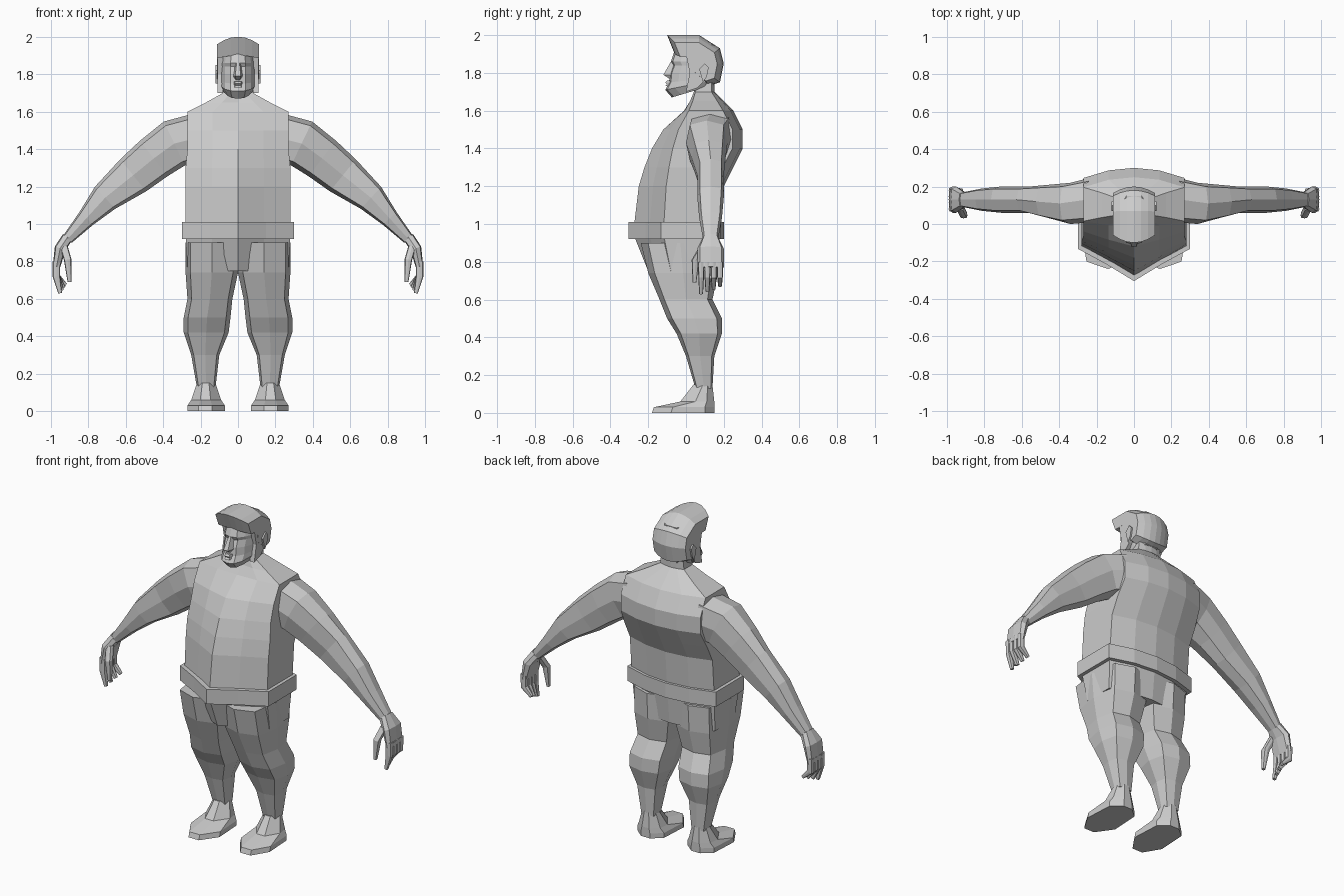
import bpy, bmesh
from math import cos, sin, pi
from mathutils import Vector

cube = bpy.data.objects.get("Cube")
if cube:
    bpy.data.objects.remove(cube)

grey = bpy.data.materials.new("plain grey")
grey.use_nodes = True
colour = (.6, .6, .6, 1)
grey.diffuse_color = colour
grey.node_tree.nodes["Principled BSDF"].inputs["Base Color"].default_value = colour


def loft(name, rings, mirror=False):
    """Skin a list of equal-length rings into a capped, flat shaded part."""
    bm = bmesh.new()
    rows = [[bm.verts.new(point) for point in ring] for ring in rings]
    for low, high in zip(rows, rows[1:]):
        for i in range(len(low)):
            bm.faces.new((low[i - 1], low[i], high[i], high[i - 1]))
    bm.faces.new(rows[0])
    bm.faces.new(rows[-1])
    bmesh.ops.recalc_face_normals(bm, faces=bm.faces)
    mesh = bpy.data.meshes.new(name)
    bm.to_mesh(mesh)
    bm.free()
    mesh.materials.append(grey)
    part = bpy.data.objects.new(name, mesh)
    bpy.context.collection.objects.link(part)
    if mirror:
        part.modifiers.new("Mirror", 'MIRROR').use_mirror_merge = False


def both(half, z):
    """Close a half outline, given front centre to back centre, across x = 0."""
    outline = half + [(-x, y) for x, y in half[-2:0:-1]]
    return [(x, y, z) for x, y in outline]


def octagon(centre, across, deep):
    """Squarish eight-sided ring spanned by two half axes."""
    ring = []
    for i in range(8):
        angle, bulge = pi * i / 4, 1.15 if i % 2 else 1
        ring.append(centre + bulge * (across * cos(angle) + deep * sin(angle)))
    return ring


# Torso: pointed belly, flat flanks, gently rounded back
def body(z, width, front, back):
    corner, side = front / 2 + .02, back - width / 5
    return both([(0, front), (width / 2, front * .7), (width, corner),
                 (width, (corner + side) / 2), (width, side),
                 (width / 2, back - width / 20), (0, back)], z)


loft("torso", [
    body(z=.95, width=.28, front=-.28, back=.18),
    body(z=1.2, width=.28, front=-.25, back=.2),
    body(z=1.3, width=.28, front=-.22, back=.25),
    body(z=1.4, width=.27, front=-.18, back=.3),
    body(z=1.5, width=.27, front=-.12, back=.3),
    body(z=1.6, width=.27, front=-.01, back=.25),
    body(z=1.65, width=.17, front=.03, back=.2),
    body(z=1.7, width=.08, front=.06, back=.15),
    body(z=1.8, width=.07, front=.05, back=.15)])
loft("belt", [body(z, width=.3, front=-.305, back=.2) for z in (.92, 1.01)])
loft("hips", [
    body(z=.75, width=.27, front=-.2, back=.16),
    body(z=.95, width=.28, front=-.28, back=.18)])


# Trouser legs: thigh, knee, calf and ankle
def leg(z, inner, outer, front, back):
    centre = Vector((inner + outer, front + back, z * 2)) / 2
    return octagon(centre, Vector(((outer - inner) / 2, 0, 0)),
                   Vector((0, (back - front) / 2, 0)))


loft("legs", [
    leg(z=.9, inner=0, outer=.28, front=-.24, back=.18),
    leg(z=.74, inner=0, outer=.28, front=-.2, back=.17),
    leg(z=.6, inner=.03, outer=.27, front=-.14, back=.14),
    leg(z=.5, inner=.04, outer=.29, front=-.1, back=.19),
    leg(z=.42, inner=.05, outer=.29, front=-.05, back=.19),
    leg(z=.3, inner=.1, outer=.25, front=0, back=.15),
    leg(z=.13, inner=.12, outer=.22, front=.05, back=.14)], mirror=True)


# Shoes: blunt pointed toe and rounded heel
def foot(z, half, toe, heel):
    middle = .17
    ball = toe + half
    return [(middle + x * half, y, z) for x, y in (
        (-.3, toe), (.4, toe), (1, ball), (.9, heel - half / 2),
        (.3, heel), (-.3, heel), (-.9, heel - half / 2), (-1, ball))]


loft("feet", [
    foot(z=0, half=.1, toe=-.18, heel=.15),
    foot(z=.03, half=.1, toe=-.17, heel=.15),
    foot(z=.06, half=.08, toe=-.03, heel=.15),
    foot(z=.15, half=.05, toe=.04, heel=.14)], mirror=True)


# Arms and hands: sections set square to a path in the x-z plane
def limb(name, *stations):
    centres = [Vector((x, y, z)) for x, y, z, thick, deep in stations]
    rings = []
    for i, (x, y, z, thick, deep) in enumerate(stations):
        along = centres[min(i + 1, len(centres) - 1)] - centres[max(i - 1, 0)]
        across = Vector((-along.z, 0, along.x)).normalized()
        rings.append(octagon(centres[i], across * thick, Vector((0, deep, 0))))
    loft(name, rings, mirror=True)


def at(x, z, thick, deep, y=.13):
    return x, y, z, thick, deep


limb("arms",
     at(x=.22, z=1.46, thick=.13, deep=.12),
     at(x=.34, z=1.43, thick=.13, deep=.11, y=.11),
     at(x=.45, z=1.35, thick=.12, deep=.09, y=.12),
     at(x=.56, z=1.26, thick=.11, deep=.07),
     at(x=.71, z=1.14, thick=.08, deep=.07),
     at(x=.81, z=1.03, thick=.05, deep=.06),
     at(x=.91, z=.92, thick=.03, deep=.04))
limb("palms",
     at(x=.91, z=.93, thick=.03, deep=.04),
     at(x=.95, z=.87, thick=.03, deep=.07),
     at(x=.97, z=.77, thick=.02, deep=.07))
for i, finger in enumerate(("index", "middle", "ring", "little")):
    y = .08 + i / 30
    limb(finger + "_fingers",
         at(x=.97, z=.8, thick=.02, deep=.016, y=y),
         at(x=.97, z=.72, thick=.02, deep=.015, y=y),
         at(x=.95 - i / 100, z=.63 + i / 70, thick=.01, deep=.01, y=y))
limb("thumbs",
     at(x=.93, z=.88, thick=.02, deep=.02, y=.09),
     at(x=.91, z=.81, thick=.02, deep=.02, y=.05),
     at(x=.9, z=.69, thick=.01, deep=.01, y=.045))


# Face: narrow in front, wide at the jaw, rising from chin to nape
def face(z, width, front, tilt=0):
    back = .15
    ring = both([(0, front), (width * .4, front + .01), (width * .7, front + .05),
                 (width, .05), (width * .9, .1), (width / 2, back), (0, back)], z)
    return [(x, y, z + tilt * (y - front)) for x, y, z in ring]


loft("face", [
    face(z=1.67, width=.08, front=-.075, tilt=.3),
    face(z=1.71, width=.1, front=-.11, tilt=.2),
    face(z=1.75, width=.1, front=-.09, tilt=.1),
    face(z=1.8, width=.1, front=-.085),
    face(z=1.84, width=.1, front=-.07),
    face(z=1.86, width=.1, front=-.08),
    face(z=1.95, width=.08, front=-.05)])


def wedge(z, tip, half):
    """Cross-section of a ridge running down the middle of the face."""
    return [(-half, -.06, z), (-half / 2, tip, z), (half / 2, tip, z), (half, -.06, z)]


loft("nose", [
    wedge(z=1.77, tip=-.09, half=.02),
    wedge(z=1.79, tip=-.12, half=.03),
    wedge(z=1.86, tip=-.08, half=.015)])
loft("lips", [wedge(z=1.73 + i / 100, tip=-.11 + .01 * (i % 2), half=.03)
              for i in range(4)])


# Hair: swept quiff and rounded crown, shrinking towards the temples
def hair_slice(x):
    shrink = 1 - 20 * x * x
    centre = Vector((x, .06, 1.84))
    outline = ((-.1, 2), (.07, 2), (.18, 1.93), (.2, 1.85), (.18, 1.75),
               (.12, 1.73), (.03, 1.8), (.02, 1.9), (-.06, 1.9))
    return [centre + shrink * (Vector((x, y, z)) - centre) for y, z in outline]


loft("hair", [hair_slice(i * .037) for i in range(-3, 4)])


# Sideburns meeting the jaw, and ears
def plate(name, inside, outside, outline):
    loft(name, [[(x, y, z) for y, z in outline] for x in (inside, outside)], mirror=True)


plate("sideburns", inside=.08, outside=.11,
      outline=((0, 1.9), (.06, 1.9), (.09, 1.75), (.06, 1.72), (0, 1.7), (.02, 1.8)))
plate("ears", inside=.09, outside=.12,
      outline=((.07, 1.82), (.1, 1.85), (.12, 1.83), (.11, 1.78), (.09, 1.75)))
